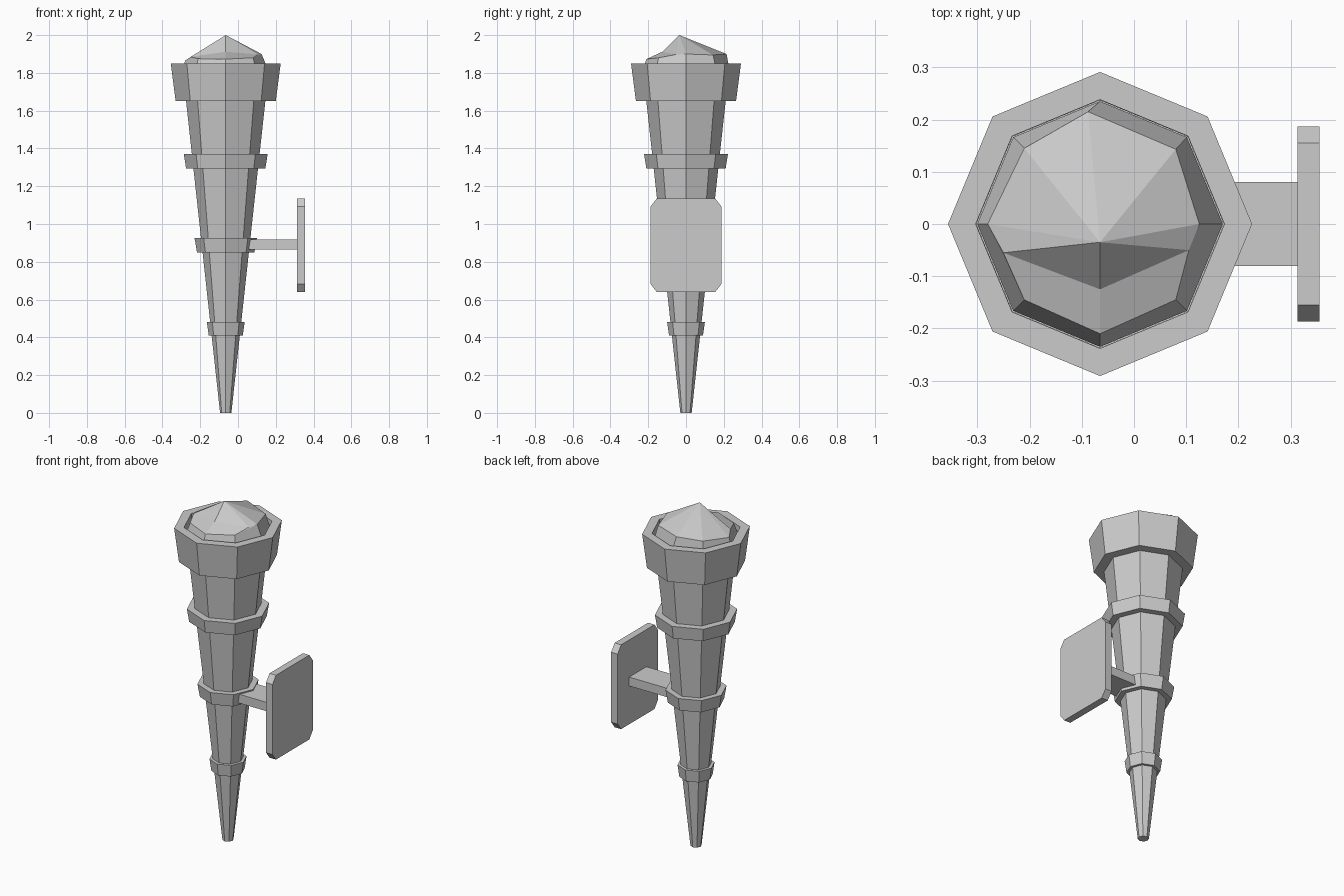
import bpy, bmesh, math

if "Cube" in bpy.data.objects:
    bpy.data.objects.remove(bpy.data.objects["Cube"], do_unlink=True)

AXIS_X = -0.065
SIDES = 8

grey = bpy.data.materials.new("plain grey")
grey.use_nodes = True
colour = (0.6, 0.6, 0.6, 1)
grey.diffuse_color = colour
grey.node_tree.nodes["Principled BSDF"].inputs["Base Color"].default_value = colour


def finish(name, bm):
    bmesh.ops.recalc_face_normals(bm, faces=bm.faces)
    mesh = bpy.data.meshes.new(name)
    bm.to_mesh(mesh)
    bm.free()
    mesh.materials.append(grey)
    ob = bpy.data.objects.new(name, mesh)
    bpy.context.collection.objects.link(ob)
    return ob


def octagon(bm, r, z):
    return [bm.verts.new((AXIS_X + r * math.cos(a), r * math.sin(a), z))
            for a in (math.tau * i / SIDES for i in range(SIDES))]


def bridge(bm, low, high):
    for i in range(len(low)):
        j = (i + 1) % len(low)
        bm.faces.new((low[i], low[j], high[j], high[i]))


def lathe(name, profile, closed=False):
    """Octagonal turning of (radius, z) pairs; closed joins last to first."""
    bm = bmesh.new()
    rings = [octagon(bm, r, z) for r, z in profile]
    for low, high in zip(rings, rings[1:]):
        bridge(bm, low, high)
    if closed:
        bridge(bm, rings[-1], rings[0])
    else:
        bm.faces.new(rings[0])
        bm.faces.new(rings[-1])
    return finish(name, bm)


def shaft_radius(z):
    return 0.03 + 0.109 * z


# Tapering shaft
lathe("shaft", [(shaft_radius(0), 0), (shaft_radius(1.78), 1.78)])

# Bands and the hollow head collar
for name, z0, z1, r0, r1 in (("lower_band", 0.41, 0.48, 0.09, 0.1),
                             ("middle_band", 0.85, 0.925, 0.152, 0.165),
                             ("upper_band", 1.295, 1.37, 0.21, 0.222)):
    lathe(name, [(r0, z0), (r1, z1),
                 (shaft_radius(z1) - 0.01, z1), (shaft_radius(z0) - 0.01, z0)], True)
lathe("head_collar", [(0.2, 1.65), (0.265, 1.65), (0.291, 1.85),
                      (0.238, 1.85), (0.237, 1.77), (0.2, 1.77)], True)

# Faceted coal heap: sloping skirt, tall peak, lower shelf at the front
bm = bmesh.new()
base = octagon(bm, 0.235, 1.79)
rim = [bm.verts.new(p) for p in (
    (0.125, 0, 1.9), (0.08, 0.143, 1.895), (-0.088, 0.215, 1.9), (-0.21, 0.145, 1.88),
    (-0.28, 0, 1.865), (-0.21, -0.145, 1.875), (-0.065, -0.21, 1.873), (0.08, -0.145, 1.88))]
bridge(bm, base, rim)
bm.faces.new(base)
peak = bm.verts.new((AXIS_X, -0.035, 2))
left = bm.verts.new((-0.25, -0.055, 1.885))
mid = bm.verts.new((AXIS_X, -0.125, 1.912))
right = bm.verts.new((0.105, -0.05, 1.898))
for i in range(4):
    bm.faces.new((rim[i], rim[i + 1], peak))
for face in ((rim[4], left, peak), (left, mid, peak), (mid, right, peak),
             (right, rim[0], peak), (rim[4], rim[5], left), (rim[0], right, rim[7]),
             (left, rim[5], rim[6], mid), (mid, rim[6], rim[7], right)):
    bm.faces.new(face)
finish("coal_heap", bm)


def slab(name, x0, x1, outline):
    """Prism along x from a (y, z) outline."""
    bm = bmesh.new()
    ends = [[bm.verts.new((x, y, z)) for y, z in outline] for x in (x0, x1)]
    bridge(bm, *ends)
    for end in ends:
        bm.faces.new(end)
    return finish(name, bm)


# Bracket arm and wall plate with clipped corners
slab("bracket_arm", 0.03, 0.32, [(-0.08, 0.865), (0.08, 0.865), (0.08, 0.917), (-0.08, 0.917)])
w, cut_y, z0, z1, cut_z = 0.187, 0.032, 0.64, 1.135, 0.042
slab("wall_plate", 0.313, 0.355, [
    (cut_y - w, z0), (w - cut_y, z0), (w, z0 + cut_z), (w, z1 - cut_z),
    (w - cut_y, z1), (cut_y - w, z1), (-w, z1 - cut_z), (-w, z0 + cut_z)])
